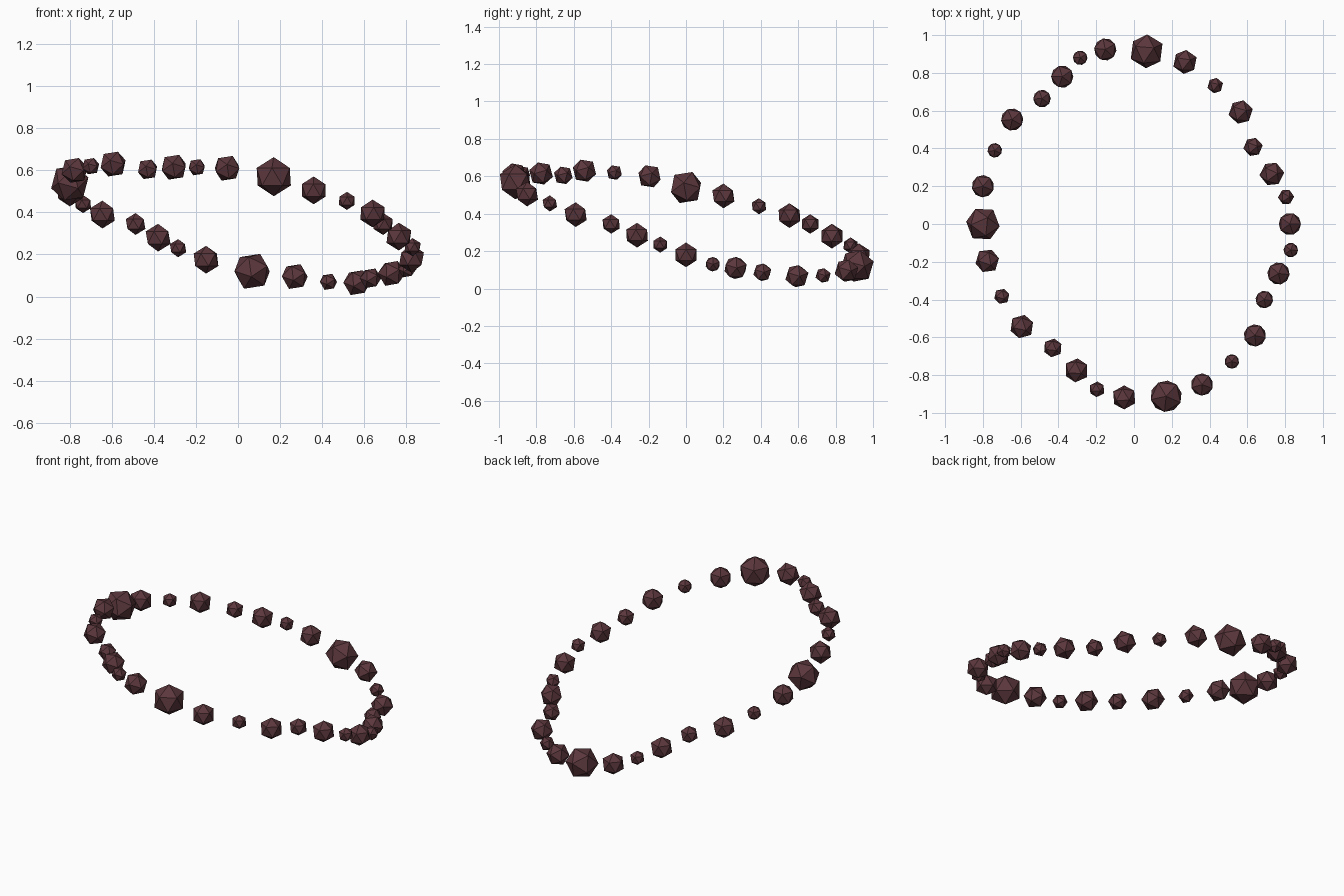
import bpy, math

mat = bpy.data.materials.new("dark garnet")
mat.diffuse_color = (0.105, 0.038, 0.046, 1)

# bead sizes: tiny, small, medium, big
SIZE = [0.043, 0.052, 0.066, 0.093]
# centres around the tilted ring, counter-clockwise from +x
PATH = [
    (.825, 0, .18), (.805, .143, .13), (.73, .265, .11), (.63, .408, .087),
    (.565, .593, .066), (.43, .733, .07), (.27, .858, .095), (.067, .914, .12),
    (-.152, .924, .175), (-.285, .88, .23), (-.38, .78, .28), (-.487, .664, .345),
    (-.645, .553, .39), (-.737, .39, .44), (-.80, .20, .495), (-.80, 0, .54),
    (-.777, -.195, .60), (-.70, -.383, .62), (-.594, -.543, .63), (-.43, -.656, .605),
    (-.305, -.775, .615), (-.196, -.875, .615), (-.052, -.918, .61), (.17, -.912, .57),
    (.36, -.85, .505), (.518, -.728, .455), (.64, -.59, .395), (.69, -.40, .345),
    (.765, -.262, .285), (.83, -.138, .235)]
# size pattern repeats every eight beads, ending in a big one
PATTERN = [2, 0, 2, 1, 2, 0, 2, 3]

for i, p in enumerate(PATH):
    k = PATTERN[i % 8]
    if i == 0:
        k = 2
    # two arcs of the ring lean outward, the other two stand upright
    lean = math.radians(27) if 1 <= i <= 7 or 15 <= i <= 22 else 0
    bpy.ops.mesh.primitive_ico_sphere_add(
        subdivisions=1, radius=SIZE[k], location=p,
        rotation=(0, lean, math.atan2(p[1], p[0]) * 0.3))
    bead = bpy.context.object
    bead.name = "bead_%02d" % (i + 1)
    bead.data.materials.append(mat)
